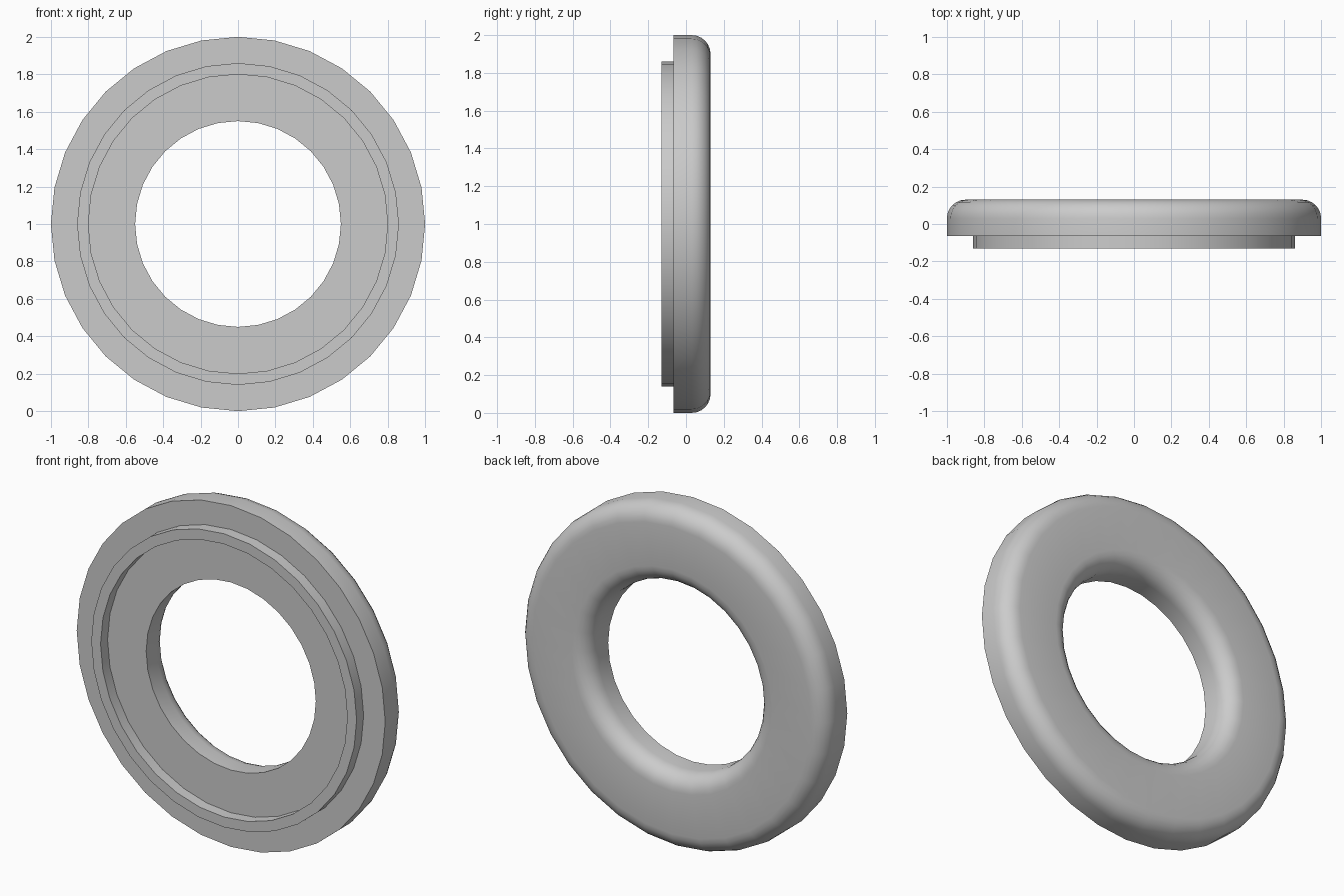
import bpy, bmesh, math
from mathutils import Matrix, Vector

cube = bpy.data.objects.get("Cube")
if cube:
    bpy.data.objects.remove(cube, do_unlink=True)

GREY = (0.6, 0.6, 0.6, 1.0)
grey = bpy.data.materials.new("plain grey")
grey.use_nodes = True
grey.diffuse_color = GREY
grey.node_tree.nodes["Principled BSDF"].inputs["Base Color"].default_value = GREY

SIDES = 32
FRONT, BACK, LIP_FRONT = -0.065, 0.13, -0.13
FILLET = 0.1


def arc(radius, depth, start, steps=6):
    """Quarter-circle of (radius, depth) points around a fillet centre."""
    angles = [math.radians(start + 90 * i / steps) for i in range(steps + 1)]
    return [(radius + FILLET * math.cos(a), depth + FILLET * math.sin(a)) for a in angles]


def lathe(name, profile):
    """Revolve a closed (radius, depth) profile about the front-back axis."""
    bm = bmesh.new()
    rings = []
    for i in range(SIDES):
        turn = Matrix.Rotation(math.tau * i / SIDES, 3, 'Y')
        rings.append([bm.verts.new(turn @ Vector((r, y, 0)) + Vector((0, 0, 1)))
                      for r, y in profile])
    n = len(profile)
    for i, ring in enumerate(rings):
        after = rings[(i + 1) % SIDES]
        for j in range(n):
            k = (j + 1) % n
            bm.faces.new((ring[j], ring[k], after[k], after[j]))
    bmesh.ops.recalc_face_normals(bm, faces=bm.faces)
    mesh = bpy.data.meshes.new(name)
    bm.to_mesh(mesh)
    bm.free()
    mesh.materials.append(grey)
    obj = bpy.data.objects.new(name, mesh)
    bpy.context.collection.objects.link(obj)
    bpy.ops.object.select_all(action='DESELECT')
    obj.select_set(True)
    bpy.context.view_layer.objects.active = obj
    bpy.ops.object.shade_smooth_by_angle(angle=math.radians(30))
    return obj


# Main ring: flat front, both back edges rounded
inner, outer = 0.55, 1.0
centre = BACK - FILLET
lathe("ring_body", [(inner, FRONT), (outer, FRONT)]
      + arc(outer - FILLET, centre, 0)
      + arc(inner + FILLET, centre, 90))

# Thin raised lip on the front, sunk slightly into the ring
lathe("front_lip", [(0.80, LIP_FRONT), (0.86, LIP_FRONT),
                    (0.86, FRONT + 0.01), (0.80, FRONT + 0.01)])
